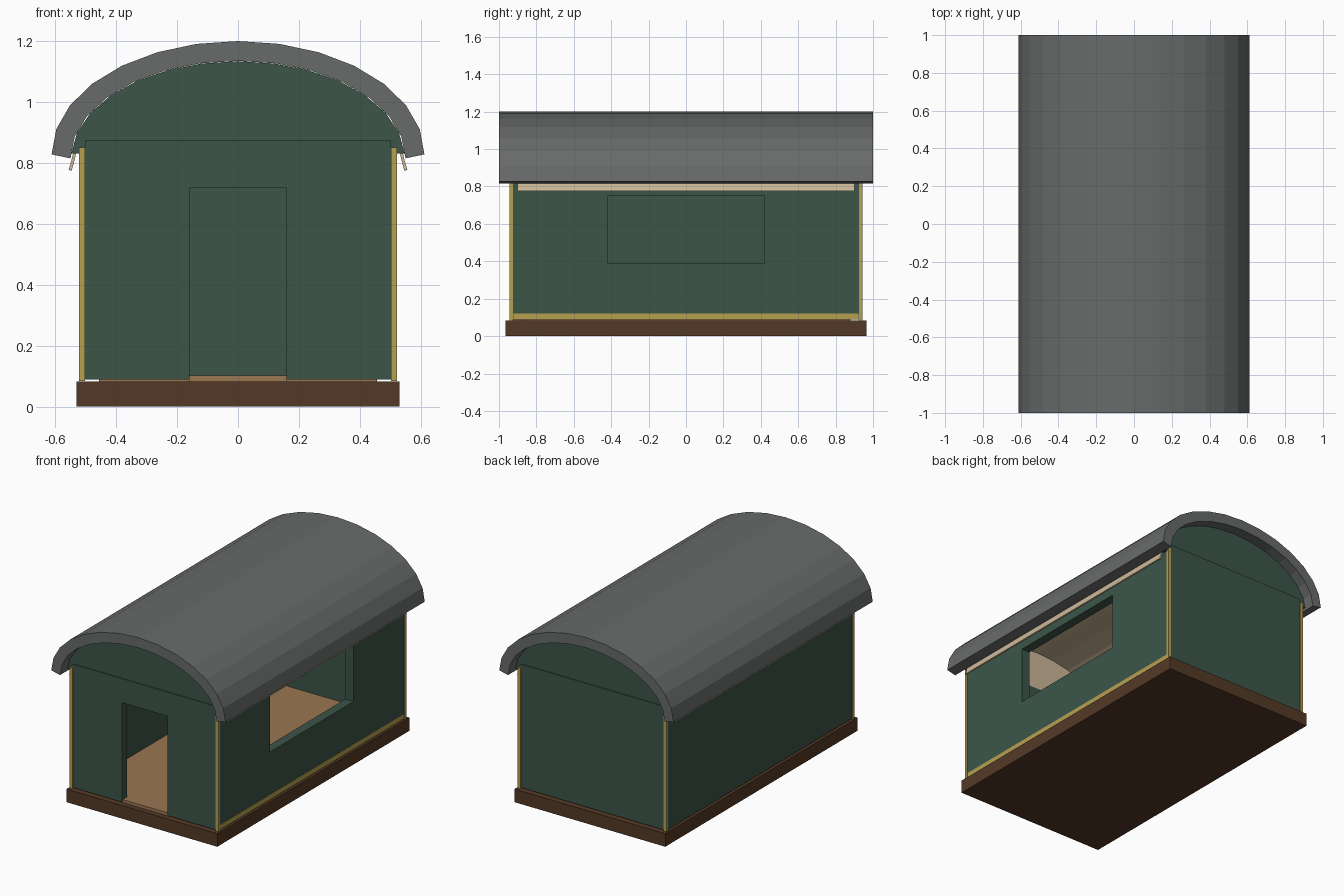
import bpy, bmesh
from math import sin, cos, pi

if "Cube" in bpy.data.objects:
    bpy.data.objects.remove(bpy.data.objects["Cube"], do_unlink=True)


def material(name, rgb):
    lin = [((c / 255 + 0.055) / 1.055) ** 2.4 for c in rgb] + [1]
    m = bpy.data.materials.new(name)
    m.use_nodes = True
    m.diffuse_color = lin
    m.node_tree.nodes["Principled BSDF"].inputs["Base Color"].default_value = lin
    return m


GREEN = material("dark green paint", (60, 85, 73))
GREY = material("grey roofing", (104, 107, 106))
BROWN = material("dark brown timber", (84, 57, 38))
YELLOW = material("ochre trim", (182, 160, 80))
TAN = material("pale wood lining", (204, 184, 152))
FLOOR = material("floor wood", (155, 118, 82))


def finish(name, bm, mat):
    bmesh.ops.recalc_face_normals(bm, faces=bm.faces)
    me = bpy.data.meshes.new(name)
    bm.to_mesh(me)
    bm.free()
    ob = bpy.data.objects.new(name, me)
    if mat:
        me.materials.append(mat)
    bpy.context.scene.collection.objects.link(ob)
    return ob


def prism(name, outline, y0, y1, mat):
    """Extrude an x-z outline along y."""
    bm = bmesh.new()
    face = bm.faces.new([bm.verts.new((x, y0, z)) for x, z in outline])
    new = bmesh.ops.extrude_face_region(bm, geom=[face])["geom"]
    verts = [v for v in new if isinstance(v, bmesh.types.BMVert)]
    bmesh.ops.translate(bm, verts=verts, vec=(0, y1 - y0, 0))
    return finish(name, bm, mat)


def box(name, x, y, z, mat):
    rect = [(x[0], z[0]), (x[1], z[0]), (x[1], z[1]), (x[0], z[1])]
    return prism(name, rect, y[0], y[1], mat)


def arch(a, b, base, half=pi / 2, steps=14):
    """Points of an elliptical arch from left to right."""
    angles = [half * (2 * i / steps - 1) for i in range(steps + 1)]
    return [(a * sin(t), base + b * cos(t)) for t in angles]


def cut(ob, x, y, z):
    """Cut a rectangular opening through a wall."""
    cutter = box("opening_cutter", x, y, z, None)
    cutter.hide_render = True
    mod = ob.modifiers.new("opening", "BOOLEAN")
    mod.operation, mod.solver, mod.object = "DIFFERENCE", "EXACT", cutter
    bpy.context.view_layer.update()
    dg = bpy.context.evaluated_depsgraph_get()
    me = bpy.data.meshes.new_from_object(ob.evaluated_get(dg))
    ob.modifiers.clear()
    ob.data = me
    bpy.data.objects.remove(cutter, do_unlink=True)


# Base and floor
box("base_platform", (-0.53, 0.53), (-0.965, 0.965), (0, 0.083), BROWN)
box("floor", (-0.457, 0.457), (-0.88, 0.88), (0.083, 0.102), FLOOR)

# Walls
LOW, TOP = 0.089, 0.873
right_wall = box("window_wall", (0.46, 0.518), (-0.926, 0.926), (LOW, TOP), GREEN)
box("plain_wall", (-0.518, -0.46), (-0.926, 0.926), (LOW, TOP), GREEN)
front_wall = box("front_wall", (-0.502, 0.502), (-0.938, -0.885), (LOW, TOP), GREEN)
box("back_wall", (-0.502, 0.502), (0.885, 0.938), (LOW, TOP), GREEN)
cut(right_wall, (0.4, 0.6), (-0.42, 0.42), (0.39, 0.75))
cut(front_wall, (-0.16, 0.16), (-1, -0.8), (0.05, 0.72))
box("door_threshold", (-0.16, 0.16), (-0.93, -0.88), (0.083, 0.102), FLOOR)

# Gables with their inner lining
for s, side in ((-1, "front"), (1, "back")):
    shape = arch(0.548, 0.319, 0.815, half=pi / 2 - 0.05)
    prism(side + "_gable", shape, s * 0.897, s * 0.932, GREEN)
    inner = [(x * 0.98, max(z, 0.86)) for x, z in arch(0.54, 0.309, 0.815)]
    prism(side + "_gable_lining", inner, s * 0.889, s * 0.896, TAN)

# Corner posts and skirting
for sx in (-1, 1):
    for sy in (-1, 1):
        name = ("front" if sy < 0 else "back") + "_corner_post"
        box(name, sorted((sx * 0.502, sx * 0.522)),
            sorted((sy * 0.924, sy * 0.943)), (0.084, 0.85), YELLOW)
box("skirting_trim", (0.512, 0.5195), (-0.922, 0.922), (0.088, 0.12), YELLOW)

# Curved ceiling lining, its edges showing below the roof
outer = [(-0.556, 0.777)] + arch(0.545, 0.316, 0.815) + [(0.556, 0.777)]
inner = [(-0.546, 0.775)] + arch(0.535, 0.306, 0.815) + [(0.546, 0.775)]
prism("ceiling_lining", outer + inner[::-1], -0.9, 0.9, TAN)

# Arched roof
roof = arch(0.612, 0.372, 0.828) + arch(0.55, 0.32, 0.815)[::-1]
prism("arched_roof", roof, -1, 1, GREY)
